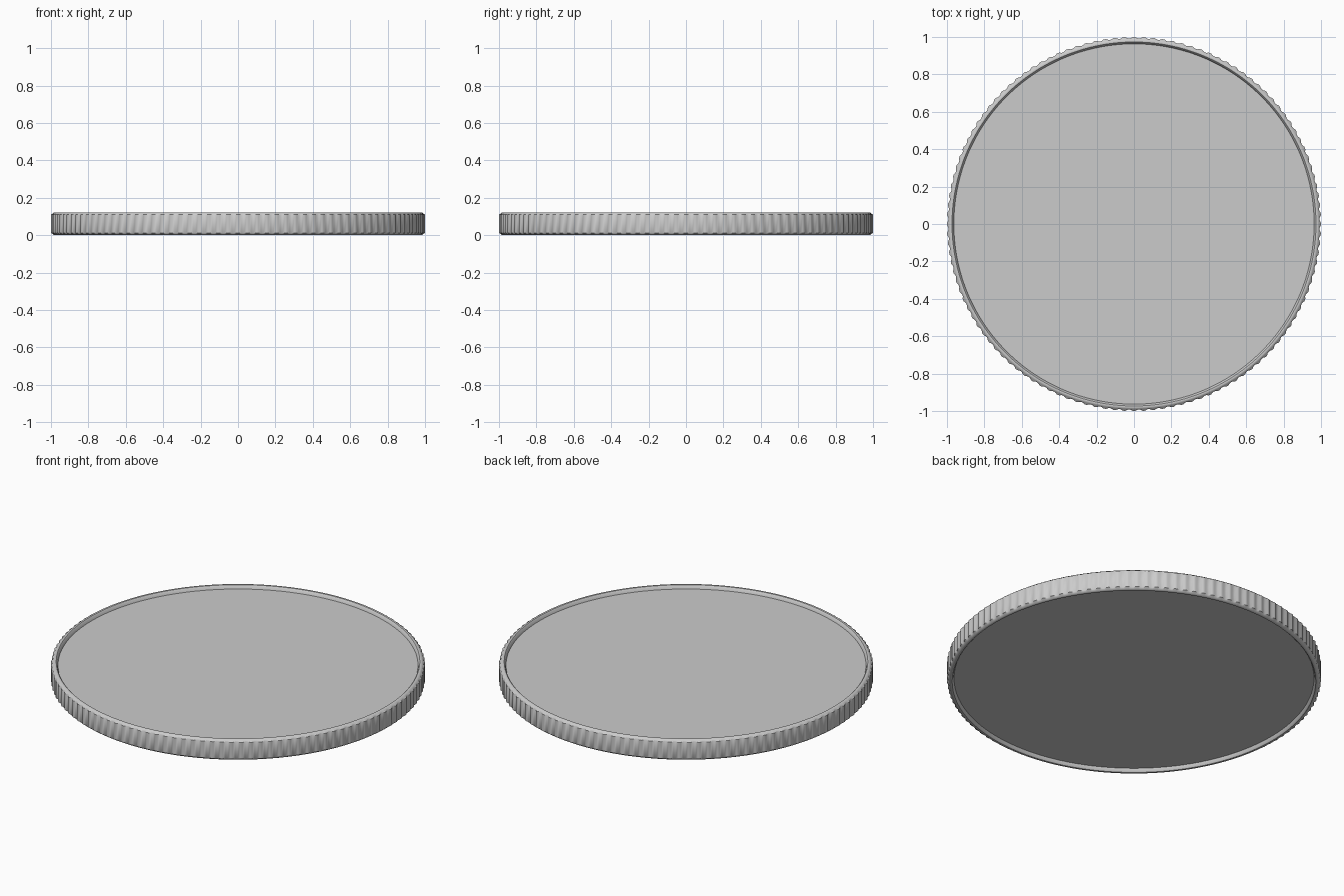
import bpy, bmesh, math

if "Cube" in bpy.data.objects:
    bpy.data.objects.remove(bpy.data.objects["Cube"])

REEDS = 120            # ridges around the edge
N = REEDS * 4          # four points per ridge
H = 0.122              # full thickness
GROOVE = 0.007         # depth of the edge grooves

# half profile, bottom to top: (radius, height, is reeded)
lower = [(0.963, 0.021, False), (0.968, 0.006, False), (0.973, 0.001, False),
         (0.979, 0.0, False), (0.986, 0.002, False), (0.991, 0.007, False),
         (1.0, 0.012, True)]
profile = lower + [(r, H - z, t) for r, z, t in reversed(lower)]

bm = bmesh.new()
rings = []
for r, z, reeded in profile:
    ring = []
    for i in range(N):
        a = 2 * math.pi * (i - 0.5) / N
        rad = r - GROOVE if reeded and i % 4 >= 2 else r
        ring.append(bm.verts.new((rad * math.cos(a), rad * math.sin(a), z)))
    rings.append(ring)

# rim and reeded edge
for lo, hi in zip(rings, rings[1:]):
    for i in range(N):
        j = (i + 1) % N
        bm.faces.new((lo[i], lo[j], hi[j], hi[i]))

# recessed flat faces
bm.faces.new(list(reversed(rings[0])))
bm.faces.new(rings[-1])
bmesh.ops.recalc_face_normals(bm, faces=bm.faces)

mesh = bpy.data.meshes.new("coin")
bm.to_mesh(mesh)
bm.free()
coin = bpy.data.objects.new("coin", mesh)
bpy.context.collection.objects.link(coin)
bpy.context.view_layer.objects.active = coin
coin.select_set(True)
bpy.ops.object.shade_smooth_by_angle(angle=math.radians(35))
